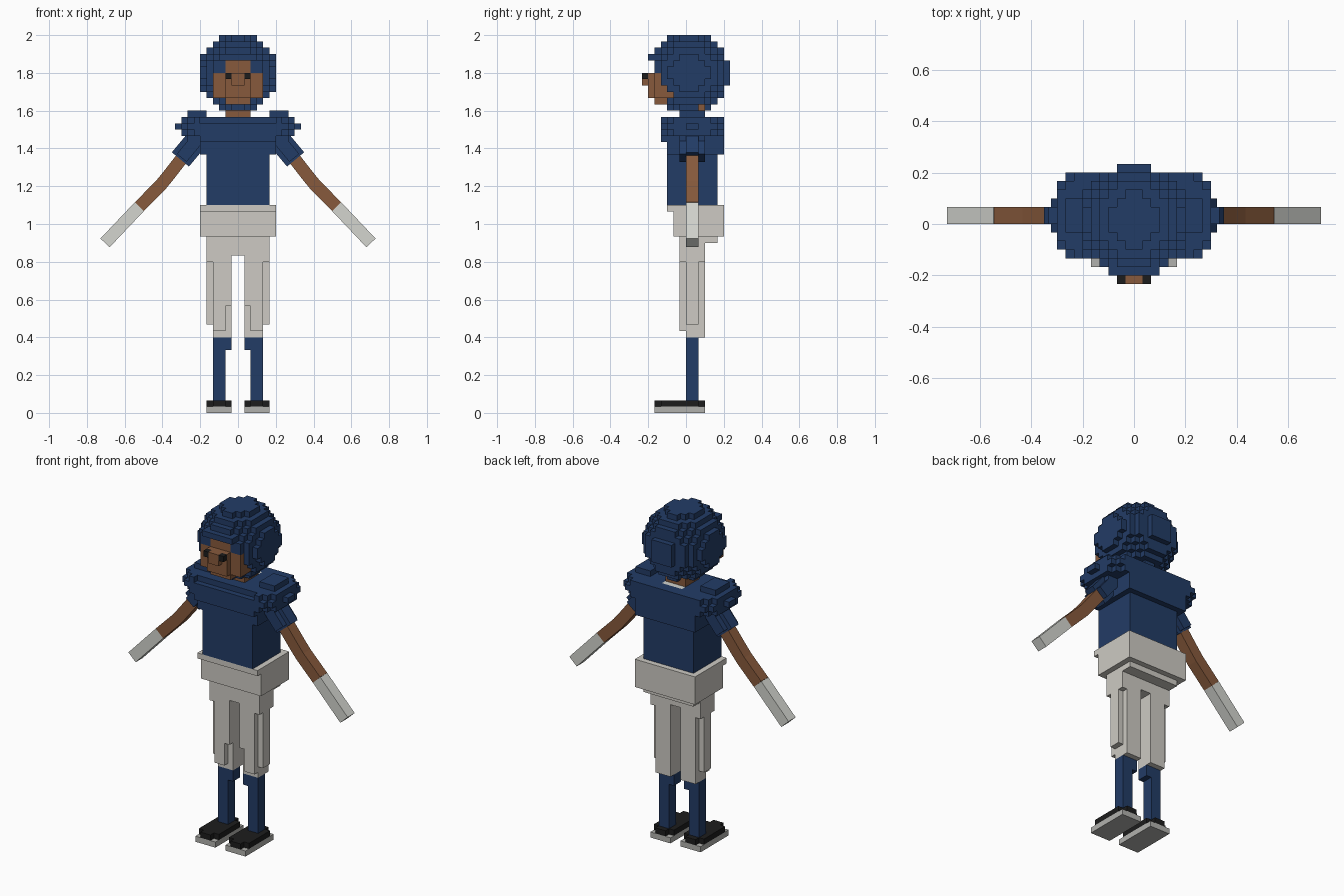
import bpy, bmesh
from mathutils import Vector
from itertools import product

if "Cube" in bpy.data.objects:
    bpy.data.objects.remove(bpy.data.objects["Cube"])

U = 1 / 30          # edge of one block
taken = set()       # blocks already used by an earlier part


def material(name, rgb):
    m = bpy.data.materials.new(name)
    m.diffuse_color = (*[(c / 255) ** 2.2 for c in rgb], 1)
    m.use_nodes = True
    m.node_tree.nodes["Principled BSDF"].inputs["Base Color"].default_value = m.diffuse_color
    return m


NAVY = material("navy", (39, 62, 102))
SKIN = material("skin", (134, 90, 62))
DARK = material("dark", (34, 34, 34))
CREAM = material("cream", (204, 201, 194))
PALE = material("pale", (210, 212, 206))
SOLE = material("sole_grey", (176, 176, 172))


def finish(name, bm, mat):
    bmesh.ops.recalc_face_normals(bm, faces=bm.faces)
    me = bpy.data.meshes.new(name)
    bm.to_mesh(me)
    bm.free()
    me.materials.append(mat)
    ob = bpy.data.objects.new(name, me)
    bpy.context.collection.objects.link(ob)


def box(x0, x1, y0, y1, z0, z1):
    return set(product(range(x0, x1), range(y0, y1), range(z0, z1)))


def ellipsoid(c, r):
    """Blocks whose centres lie inside an ellipsoid."""
    ranges = [range(int((a - b) / U) - 2, int((a + b) / U) + 2) for a, b in zip(c, r)]
    return {p for p in product(*ranges)
            if sum((((i + .5) * U - a) / b) ** 2 for i, a, b in zip(p, c, r)) <= 1}


def mirror(cells):
    return {(-1 - i, j, k) for i, j, k in cells}


def blocks(name, cells, mat):
    """Outer skin of a set of blocks, with flat areas merged."""
    cells = cells - taken
    taken.update(cells)
    bm = bmesh.new()
    verts = {}

    def vert(p):
        if p not in verts:
            verts[p] = bm.verts.new([c * U for c in p])
        return verts[p]

    for p in sorted(cells):
        for axis, side in product(range(3), (0, 1)):
            q = list(p)
            q[axis] += 2 * side - 1
            if tuple(q) in cells:
                continue
            b, c = (axis + 1) % 3, (axis + 2) % 3
            quad = []
            for s, t in ((0, 0), (1, 0), (1, 1), (0, 1)):
                v = list(p)
                v[axis] += side
                v[b] += s
                v[c] += t
                quad.append(vert(tuple(v)))
            bm.faces.new(quad if side else quad[::-1])
    bmesh.ops.dissolve_limit(bm, angle_limit=0.01, verts=bm.verts, edges=bm.edges)
    finish(name, bm, mat)


def pair(name, cells, mat):
    blocks("left_" + name, cells, mat)
    blocks("right_" + name, mirror(cells), mat)


def limb(name, path, width, y0, y1, mat):
    """Square tube along a path in the xz plane, made for both sides."""
    pts = [Vector(p) for p in path]
    for label, s in (("left_", 1), ("right_", -1)):
        bm = bmesh.new()
        rings = []
        for i, p in enumerate(pts):
            d = (pts[min(i + 1, len(pts) - 1)] - pts[max(i - 1, 0)]).normalized()
            n = Vector((-d.y, d.x)) * width / 2
            a, b = p + n, p - n
            rings.append([bm.verts.new((s * q.x, y, q.y))
                          for q, y in ((a, y0), (a, y1), (b, y1), (b, y0))])
        for r0, r1 in zip(rings, rings[1:]):
            for k in range(4):
                bm.faces.new((r0[k], r0[k - 1], r1[k - 1], r1[k]))
        bm.faces.new(rings[0])
        bm.faces.new(rings[-1][::-1])
        finish(label + name, bm, mat)


# Head: eyes, face with nose, neck
pair("eye", box(1, 2, -7, -6, 53, 54), DARK)
face = (box(-4, 4, -5, 0, 50, 54) | box(-2, 2, -6, 0, 50, 54)
        | box(-2, 2, -5, 0, 49, 56) | box(-1, 1, -7, -6, 52, 54))
blocks("face", face, SKIN)
blocks("neck", box(-2, 2, -1, 3, 46, 49), SKIN)

# Helmet: rounded shell with a face opening and brow rim
opening = box(-4, 4, -8, -3, 50, 54) | box(-2, 2, -8, -3, 49, 56)
shell = ellipsoid((0, .5 * U, 1.8), (.2083, .2167, .2083)) - opening
blocks("helmet", shell | box(-3, 3, -6, -3, 56, 57), NAVY)

# Jersey: collar, body, chest padding, rounded shoulder pads
blocks("collar", box(-2, 2, 3, 4, 46, 47), PALE)
jersey = (box(-5, 5, -3, 5, 33, 47) | box(-6, 6, -3, 6, 41, 47)
          | box(-6, 6, -4, -3, 43, 46))
blocks("jersey", jersey, NAVY)
pair("shoulder_pad", ellipsoid((6.5 * U, U, 45.5 * U), (.1025, .17, .075)), NAVY)

# Arms: cross-shaped sleeves, bent arms, gloves
sleeve = [(.20, 1.468), (.305, 1.342)]
limb("sleeve_wide", sleeve, .118, 0, 2 * U, NAVY)
limb("sleeve_deep", [(.20, 1.468), (.298, 1.35)], .067, -U, 3 * U, NAVY)
limb("arm", [(.25, 1.408), (.37, 1.254), (.41, 1.205), (.522, 1.092)], .067, 0, 2 * U, SKIN)
limb("glove", [(.522, 1.092), (.704, .90)], .067, 0, 2 * U, PALE)

# Trousers: waistband, hips, thighs with side strips and knees
hips = (box(-6, 6, -3, 6, 32, 33) | box(-6, 6, -2, 6, 28, 32)
        | box(-5, 5, -1, 5, 27, 28) | box(-1, 1, -1, 3, 25, 27))
blocks("hips", hips, CREAM)
leg = (box(1, 5, -1, 3, 24, 27) | box(1, 4, -1, 3, 17, 24)
       | box(2, 4, -1, 3, 13, 17) | box(1, 4, 0, 3, 12, 17)
       | box(4, 5, 0, 2, 14, 24))
pair("trouser_leg", leg, CREAM)

# Socks and shoes
pair("sock", box(2, 4, 0, 2, 2, 12) | box(1, 2, 0, 2, 10, 12), NAVY)
pair("shoe", box(1, 5, -4, 2, 1, 2) | box(2, 4, -5, 3, 1, 2), DARK)
pair("shoe_sole", box(1, 5, -5, 3, 0, 1), SOLE)
